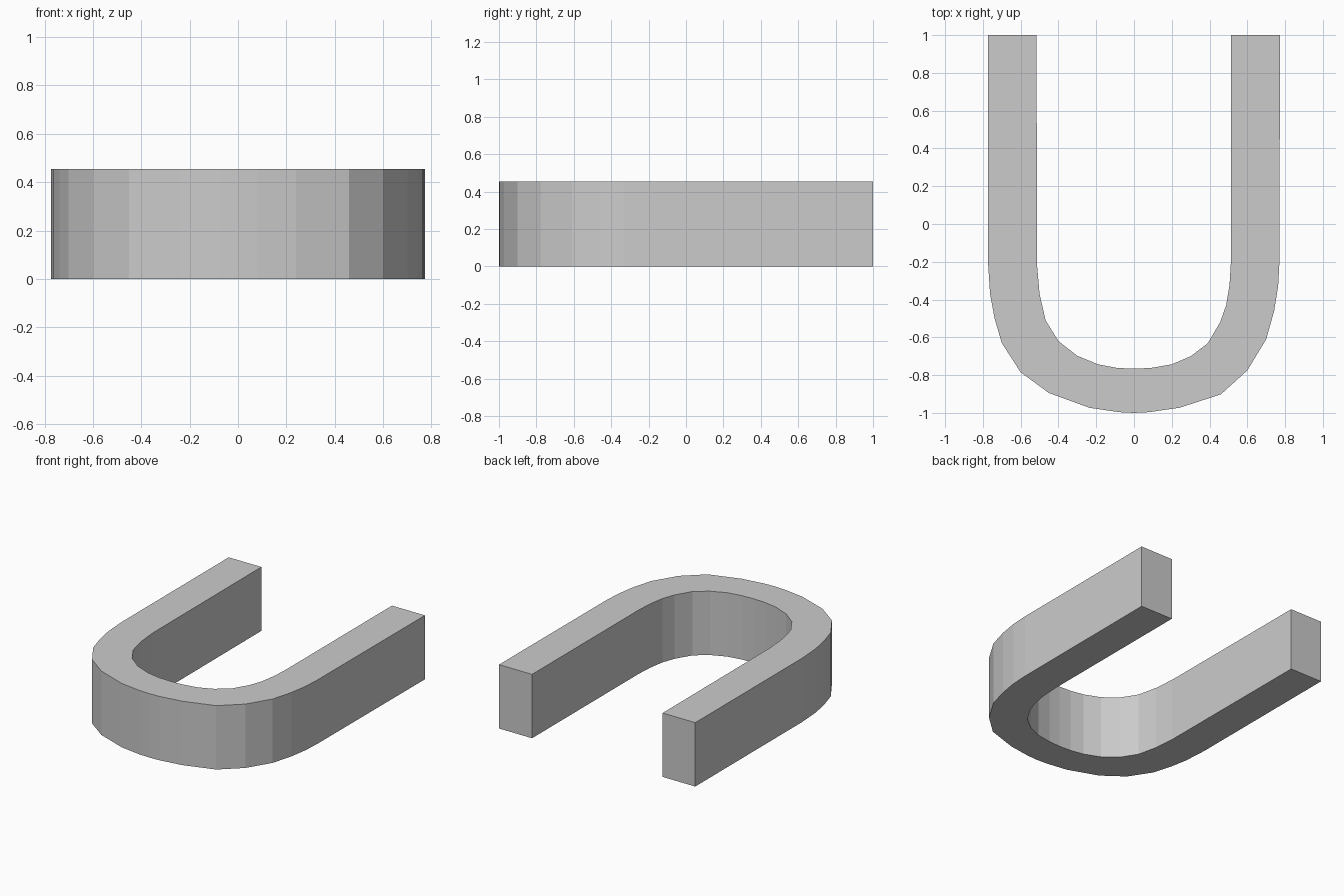
import bpy, bmesh

HEIGHT = 0.455

# Outer outline, from the left arm tip round the bend to the right arm tip
outer = [(-0.773, 1.0), (-0.773, -0.2), (-0.762, -0.37), (-0.738, -0.50), (-0.70, -0.63),
         (-0.60, -0.785), (-0.45, -0.895), (-0.235, -0.973), (-0.08, -0.996), (0.0, -1.0),
         (0.08, -0.996), (0.24, -0.973), (0.46, -0.902), (0.60, -0.775), (0.70, -0.61),
         (0.742, -0.46), (0.763, -0.33), (0.77, -0.2), (0.773, 1.0)]

# Inner outline, from the right arm tip back to the left arm tip
inner = [(0.513, 1.0), (0.513, -0.2), (0.506, -0.32), (0.488, -0.43), (0.456, -0.52),
         (0.39, -0.632), (0.30, -0.70), (0.20, -0.743), (0.09, -0.762), (0.0, -0.766),
         (-0.09, -0.762), (-0.19, -0.743), (-0.30, -0.698), (-0.40, -0.62), (-0.468, -0.51),
         (-0.50, -0.37), (-0.513, -0.22), (-0.516, 1.0)]

# Extrude the profile upward into a solid bar
bm = bmesh.new()
base = bm.faces.new([bm.verts.new((x, y, 0)) for x, y in outer + inner])
top = bmesh.ops.extrude_face_region(bm, geom=[base], use_keep_orig=True)
bmesh.ops.translate(bm, vec=(0, 0, HEIGHT),
                    verts=[v for v in top["geom"] if isinstance(v, bmesh.types.BMVert)])
# Triangulate the concave caps so they fill cleanly
bmesh.ops.triangulate(bm, faces=[f for f in bm.faces if len(f.verts) > 4])
bmesh.ops.recalc_face_normals(bm, faces=bm.faces[:])

mesh = bpy.data.meshes.new("curved_bar")
bm.to_mesh(mesh)
bm.free()
bpy.context.collection.objects.link(bpy.data.objects.new("curved_bar", mesh))
